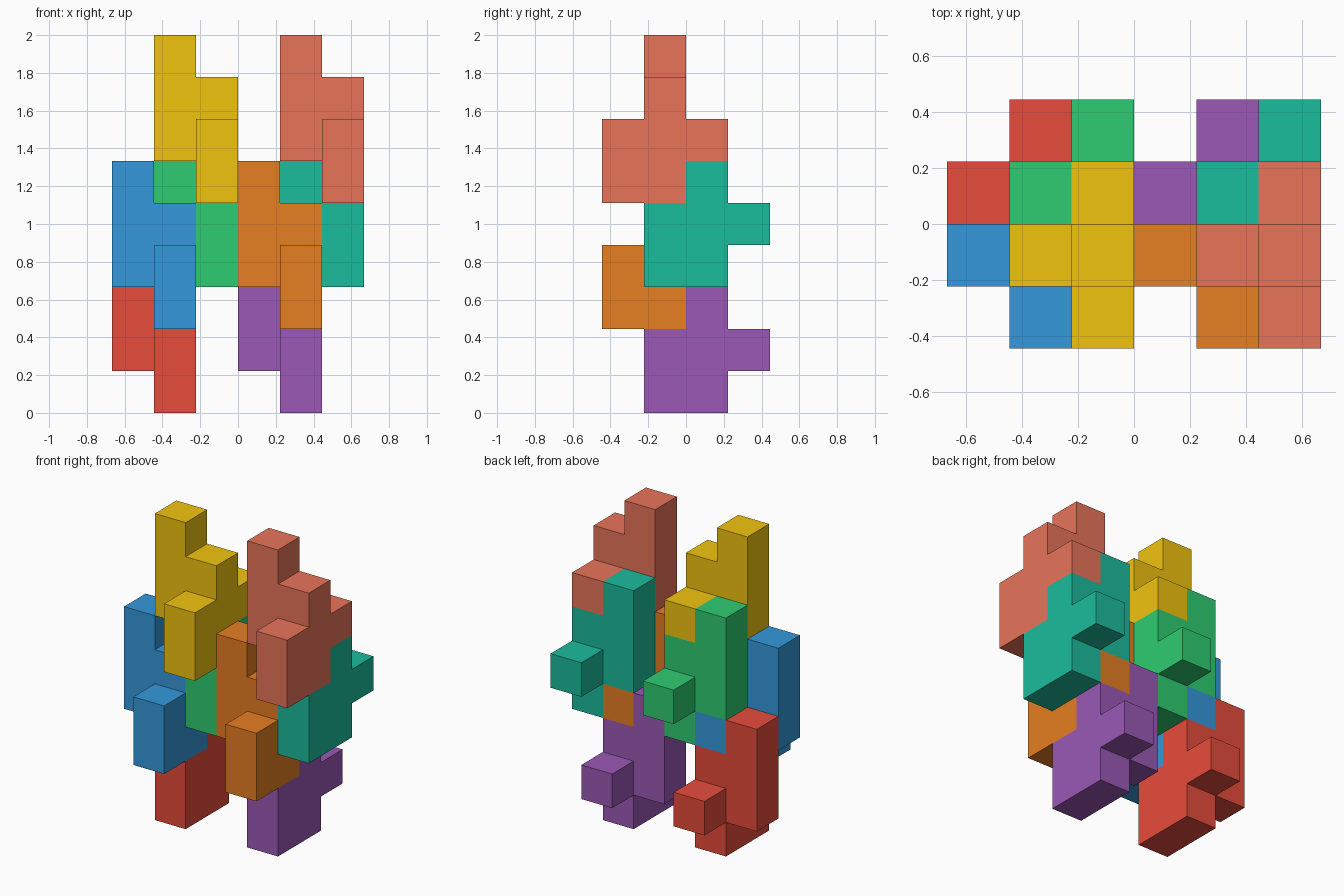
import bpy, bmesh
from mathutils import Vector

if "Cube" in bpy.data.objects:
    bpy.data.objects.remove(bpy.data.objects["Cube"])

U = 2 / 9                              # one grid cell
ORIGIN = Vector((-3 * U, -2 * U, 0))

# One interlocking piece: a column, a taller neighbour column, a front tab and a back knob
PIECE = {(0, 2, k) for k in (1, 2, 3)} | {(1, 2, k) for k in (0, 1, 2)}
PIECE |= {(1, 1, 0), (1, 1, 1), (1, 3, 1)}

# Climbing order of the four pieces in a stack, as cell offsets
STEPS = [(0, 0, 0), (0, -1, 2), (1, 0, 3), (1, -1, 5)]

STACKS = {
    "left": ["E74C3C", "3498DB", "2ECC71", "F1C40F"],
    "right": ["9B59B6", "E67E22", "1ABC9C", "E8745A"],
}


def linear(hex_code):
    """Hex colour to linear RGBA."""
    vals = [int(hex_code[i:i + 2], 16) / 255 for i in (0, 2, 4)]
    return [v / 12.92 if v < 0.04045 else ((v + 0.055) / 1.055) ** 2.4 for v in vals] + [1]


def add_piece(name, offset, hex_code):
    """Build the outer skin of the piece's cells as one closed solid."""
    bm = bmesh.new()
    for cell in PIECE:
        for axis in range(3):
            for side in (0, 1):
                near = list(cell)
                near[axis] += 2 * side - 1
                if tuple(near) in PIECE:
                    continue
                b, c = (axis + 1) % 3, (axis + 2) % 3
                corners = []
                for db, dc in ((0, 0), (1, 0), (1, 1), (0, 1)):
                    p = Vector(cell) + Vector(offset)
                    p[axis] += side
                    p[b] += db
                    p[c] += dc
                    corners.append(bm.verts.new(p * U + ORIGIN))
                bm.faces.new(corners if side else corners[::-1])
    bmesh.ops.remove_doubles(bm, verts=bm.verts, dist=1e-4)
    # merge coplanar cell faces into clean flat sides
    bmesh.ops.dissolve_limit(bm, angle_limit=0.01, verts=bm.verts, edges=bm.edges)
    mesh = bpy.data.meshes.new(name)
    bm.to_mesh(mesh)
    bm.free()
    mat = bpy.data.materials.new(name + "_colour")
    mat.diffuse_color = linear(hex_code)
    mat.use_nodes = True
    mat.node_tree.nodes["Principled BSDF"].inputs["Base Color"].default_value = mat.diffuse_color
    mesh.materials.append(mat)
    bpy.context.collection.objects.link(bpy.data.objects.new(name, mesh))


# Two identical stacks, three cells apart
for s, (side_name, colours) in enumerate(STACKS.items()):
    for n, (step, colour) in enumerate(zip(STEPS, colours)):
        add_piece(f"{side_name}_block_{n + 1}", (step[0] + 3 * s, step[1], step[2]), colour)
